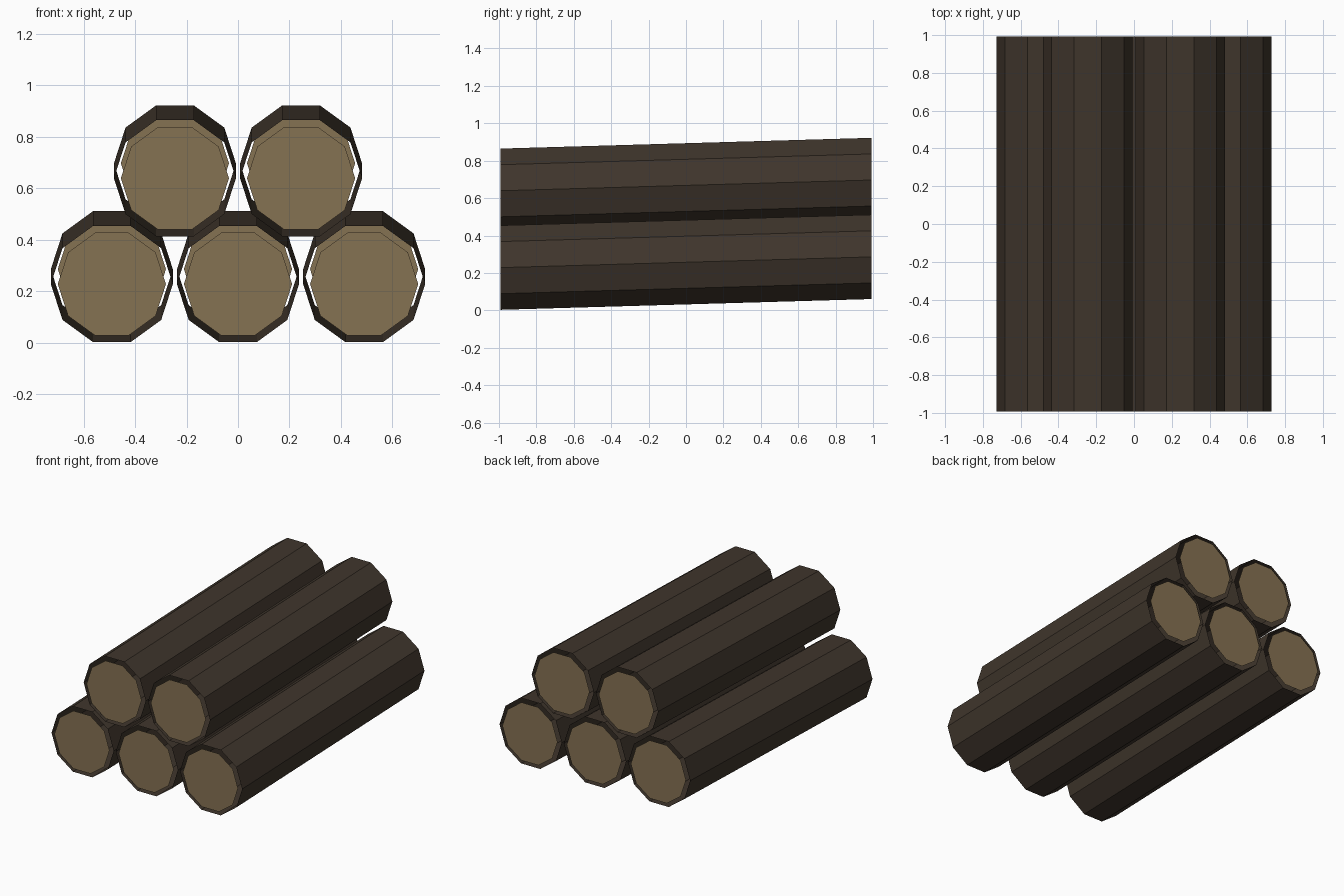
import bpy, bmesh, math

if "Cube" in bpy.data.objects:
    bpy.data.objects.remove(bpy.data.objects["Cube"])

SIDES = 10
BARK_R, CAP_R = 0.237, 0.21
BARK_Y, CAP_Y = 0.993, 1.0
SLOPE = 0.029            # logs rise gently toward the back
LOW_Z, HIGH_Z = 0.257, 0.668


def material(name, color):
    mat = bpy.data.materials.new(name)
    mat.diffuse_color = (*color, 1)
    mat.use_nodes = True
    mat.node_tree.nodes["Principled BSDF"].inputs["Base Color"].default_value = mat.diffuse_color
    return mat


bark_mat = material("bark", (0.050, 0.036, 0.025))
wood_mat = material("cut_wood", (0.235, 0.168, 0.086))


def ring(bm, x, z, radius, y):
    verts = []
    for i in range(SIDES):
        a = math.tau * i / SIDES
        verts.append(bm.verts.new((x + radius * math.cos(a), y,
                                   z + radius * math.sin(a) + SLOPE * y)))
    return verts


def finish(bm, name, mat):
    mesh = bpy.data.meshes.new(name)
    bm.to_mesh(mesh)
    bm.free()
    mesh.materials.append(mat)
    bpy.context.collection.objects.link(bpy.data.objects.new(name, mesh))


def log(name, x, z):
    # open bark tube
    bm = bmesh.new()
    front = ring(bm, x, z, BARK_R, -BARK_Y)
    back = ring(bm, x, z, BARK_R, BARK_Y)
    for i in range(SIDES):
        j = (i + 1) % SIDES
        bm.faces.new((front[i], front[j], back[j], back[i]))
    finish(bm, name + "_bark", bark_mat)
    # slightly smaller cut faces at both ends
    bm = bmesh.new()
    bm.faces.new(ring(bm, x, z, CAP_R, -CAP_Y))
    bm.faces.new(ring(bm, x, z, CAP_R, CAP_Y)[::-1])
    finish(bm, name + "_cut_ends", wood_mat)


# three logs below, two resting on top
for i, x in enumerate((-0.49, 0, 0.49)):
    log(f"lower_log_{i + 1}", x, LOW_Z)
for i, x in enumerate((-0.245, 0.245)):
    log(f"upper_log_{i + 1}", x, HIGH_Z)
